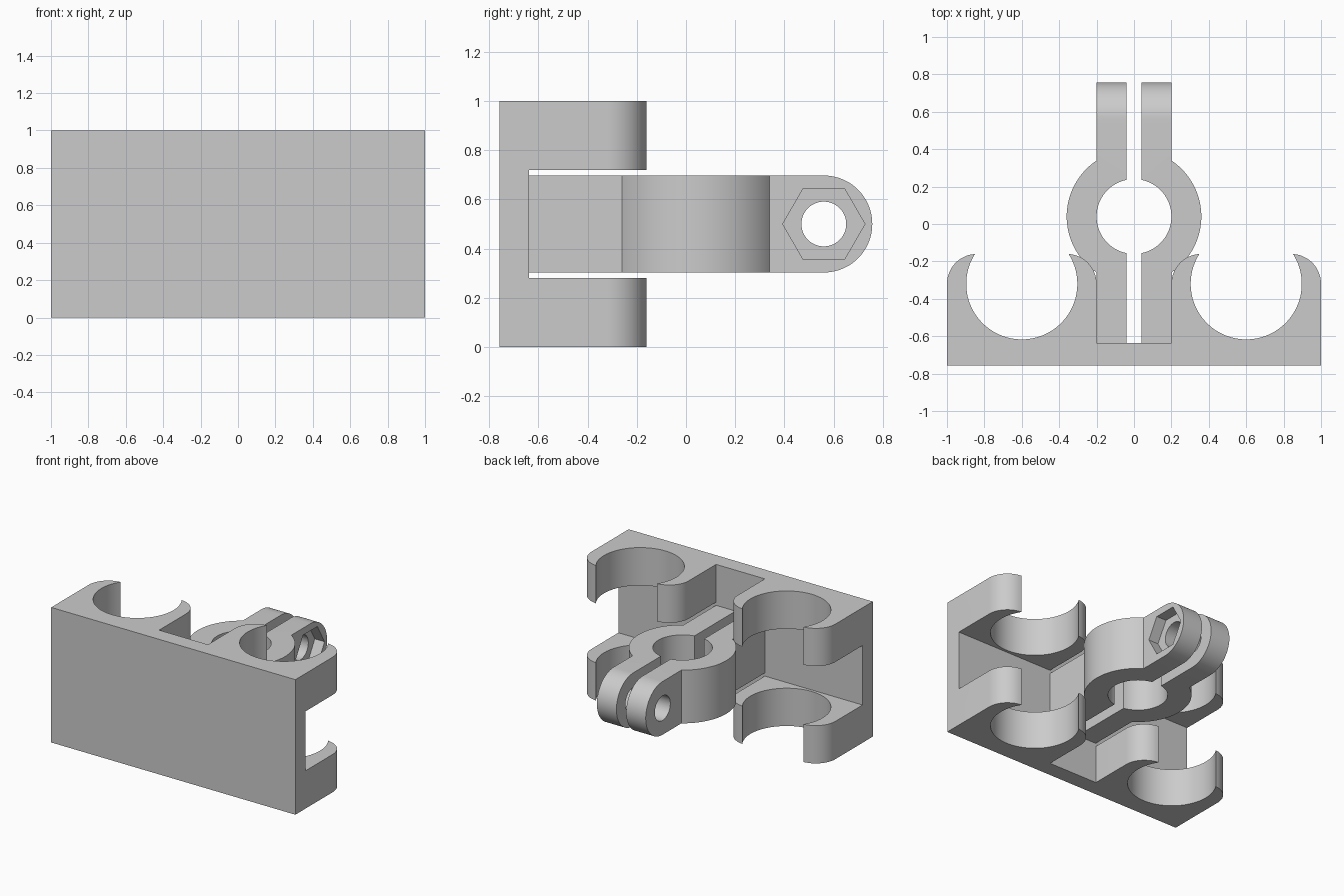
import bpy, bmesh
from math import sin, cos, asin, acos, pi, radians
from mathutils import Matrix, Vector

if "Cube" in bpy.data.objects:
    bpy.data.objects.remove(bpy.data.objects["Cube"])

grey = bpy.data.materials.new("plain grey")
grey.use_nodes = True
COLOUR = (0.6, 0.6, 0.6, 1)
grey.diffuse_color = COLOUR
grey.node_tree.nodes["Principled BSDF"].inputs["Base Color"].default_value = COLOUR

# Main sizes
FRONT, PLATE, BACK = -0.757, -0.637, 0.757
BOLT_Y, MID_Z, LUG_R = 0.56, 0.5, 0.197
SLOT, ARM = 0.04, 0.2


def arc(cx, cy, r, a0, a1, n=40):
    return [(cx + r * cos(a0 + (a1 - a0) * i / n),
             cy + r * sin(a0 + (a1 - a0) * i / n)) for i in range(n + 1)]


def prism(name, outline, lo, hi, along="z"):
    """Extrude an outline: (x, y) along z, or (y, z) along x."""
    place = (lambda a, b, c: (a, b, c)) if along == "z" else (lambda a, b, c: (c, a, b))
    bm = bmesh.new()
    face = bm.faces.new([bm.verts.new(place(a, b, lo)) for a, b in outline])
    out = bmesh.ops.extrude_face_region(bm, geom=[face])
    verts = [v for v in out["geom"] if isinstance(v, bmesh.types.BMVert)]
    bmesh.ops.translate(bm, verts=verts, vec=place(0, 0, hi - lo))
    bmesh.ops.recalc_face_normals(bm, faces=bm.faces)
    mesh = bpy.data.meshes.new(name)
    bm.to_mesh(mesh)
    bm.free()
    obj = bpy.data.objects.new(name, mesh)
    bpy.context.collection.objects.link(obj)
    mesh.materials.append(grey)
    return obj


def activate(obj):
    bpy.ops.object.select_all(action="DESELECT")
    obj.select_set(True)
    bpy.context.view_layer.objects.active = obj


def cut(obj, cutter, operation="DIFFERENCE"):
    cutter.hide_render = True
    mod = obj.modifiers.new("cut", "BOOLEAN")
    mod.operation, mod.object, mod.solver = operation, cutter, "EXACT"
    activate(obj)
    bpy.ops.object.modifier_apply(modifier=mod.name)
    bpy.data.objects.remove(cutter)


def smooth(obj):
    activate(obj)
    bpy.ops.object.shade_smooth_by_angle(angle=radians(30))


# Bracket: plate with two open round cradles, drawn as one half and mirrored
CX, CY, CR, ROUND = 0.6, -0.32, 0.297, 0.16
lip = asin(ROUND / CR)
half = [(ARM, PLATE)]
half += arc(CX - 0.4 + ROUND, CY, ROUND, pi, pi / 2 + 0.1, 14)
half += arc(CX, CY, CR, pi - lip, 2 * pi + lip, 64)
half += arc(CX + 0.4 - ROUND, CY, ROUND, pi / 2 - 0.1, 0, 14)
half += [(1, FRONT)]
bracket = prism("bracket", half + [(-x, y) for x, y in reversed(half)], 0, 1)

# Gap that splits the cradles into an upper and a lower pair
gap = [(-1.2, PLATE), (1.2, PLATE), (1.2, 0.2), (-1.2, 0.2)]
cut(bracket, prism("gap_cutter", gap, 0.28, 0.72))
smooth(bracket)

# Split clamp: two mirrored halves with a ring, a stem and a bolt lug
RING_Y, OUTER, INNER = 0.04, 0.36, 0.2
a_out, a_in = acos(ARM / OUTER), acos(SLOT / INNER)
profile = [(SLOT, PLATE), (ARM, PLATE)]
profile += arc(0, RING_Y, OUTER, -a_out, a_out)
profile += [(ARM, BACK + 0.05), (SLOT, BACK + 0.05)]
profile += arc(0, RING_Y, INNER, a_in, -a_in)

for side, name in ((1, "clamp_left_half"), (-1, "clamp_right_half")):
    clamp = prism(name, [(x * side, y) for x, y in profile],
                  MID_Z - LUG_R - 0.05, MID_Z + LUG_R + 0.05)
    # Side outline with the rounded lug end
    outline = [(-0.8, MID_Z - LUG_R)]
    outline += arc(BOLT_Y, MID_Z, LUG_R, -pi / 2, pi / 2)
    outline += [(-0.8, MID_Z + LUG_R)]
    cut(clamp, prism("side_outline_cutter", outline, -0.6, 0.6, "x"), "INTERSECT")
    # Bolt hole
    hole = arc(BOLT_Y, MID_Z, 0.091, 0, 2 * pi, 48)[:-1]
    cut(clamp, prism("bolt_hole_cutter", hole, -0.6, 0.6, "x"))
    # Nut pocket on one side only
    if side == 1:
        pocket = arc(BOLT_Y, MID_Z, 0.167, 0, 2 * pi, 6)[:-1]
        cut(clamp, prism("nut_pocket_cutter", pocket, ARM - 0.08, 0.6, "x"))
    smooth(clamp)
